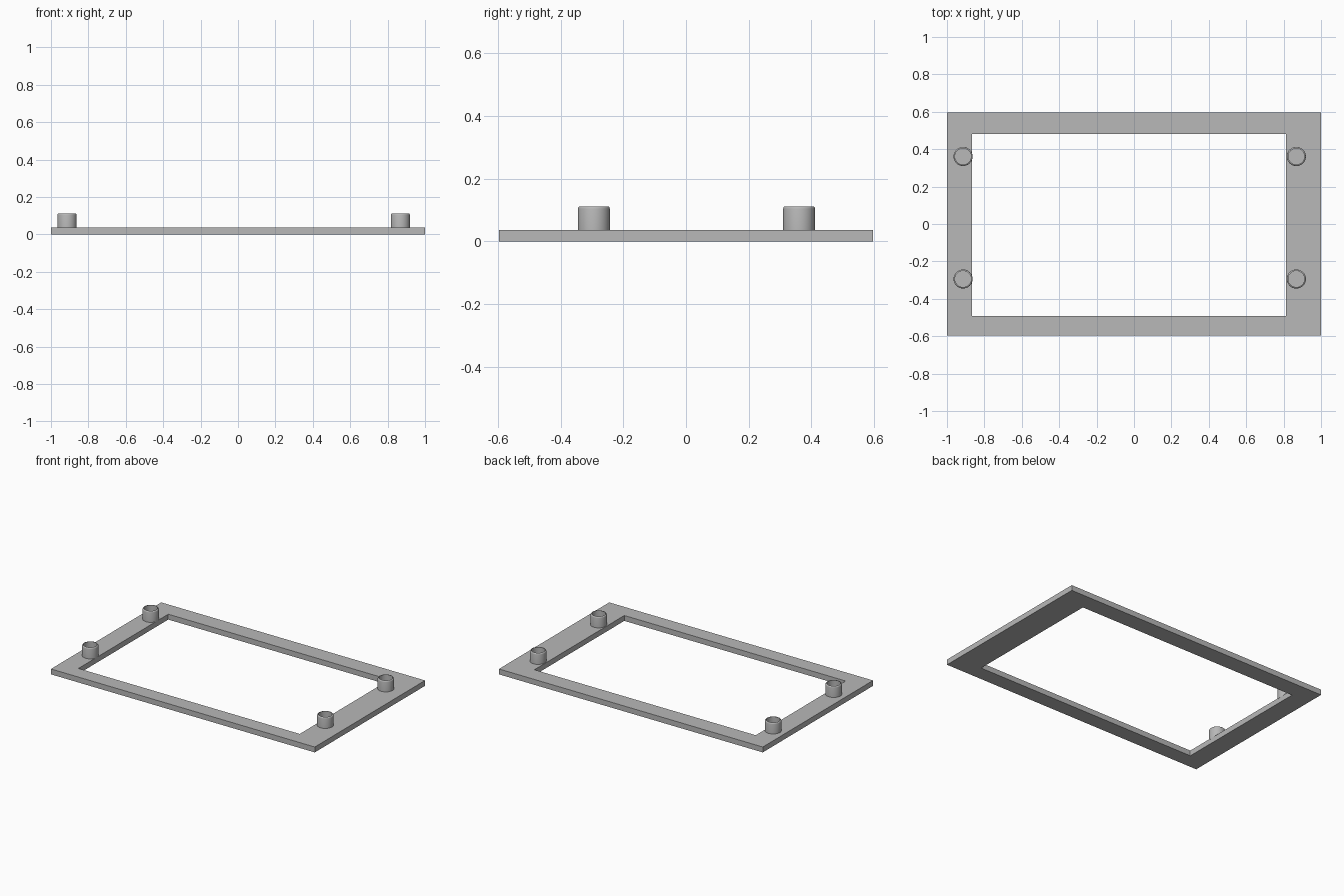
import bpy, bmesh

cube = bpy.data.objects.get("Cube")
if cube:
    bpy.data.objects.remove(cube, do_unlink=True)

grey = bpy.data.materials.new("plain grey")
grey.use_nodes = True
grey.diffuse_color = (0.48, 0.48, 0.48, 1)
grey.node_tree.nodes["Principled BSDF"].inputs["Base Color"].default_value = grey.diffuse_color

PLATE_TOP = 0.037


def finish(name, bm):
    bmesh.ops.recalc_face_normals(bm, faces=bm.faces)
    mesh = bpy.data.meshes.new(name)
    bm.to_mesh(mesh)
    bm.free()
    mesh.materials.append(grey)
    obj = bpy.data.objects.new(name, mesh)
    bpy.context.collection.objects.link(obj)
    return obj


def rectangle(bm, x0, x1, y0, y1, z):
    return [bm.verts.new((x, y, z)) for x, y in ((x0, y0), (x1, y0), (x1, y1), (x0, y1))]


def bridge(bm, a, b):
    n = len(a)
    for i in range(n):
        j = (i + 1) % n
        bm.faces.new((a[i], a[j], b[j], b[i]))


# Flat frame with an off-centre rectangular opening
bm = bmesh.new()
outer = (-1, 1, -0.597, 0.597)
inner = (-0.865, 0.813, -0.493, 0.48)
loops = [rectangle(bm, *outer, 0), rectangle(bm, *outer, PLATE_TOP),
         rectangle(bm, *inner, PLATE_TOP), rectangle(bm, *inner, 0)]
for i in range(4):
    bridge(bm, loops[i], loops[(i + 1) % 4])
finish("frame_plate", bm)


# Hollow peg: a profile of (radius, height) with a rounded outer rim
def peg(name, x, y):
    profile = [(0.051, PLATE_TOP - 0.005), (0.051, 0.104), (0.05, 0.108),
               (0.0475, 0.111), (0.044, 0.112), (0.043, 0.112), (0.043, PLATE_TOP + 0.001)]
    bm = bmesh.new()
    rings = []
    for radius, z in profile:
        ring = bmesh.ops.create_circle(bm, segments=40, radius=radius)["verts"]
        for v in ring:
            v.co.z = z
        rings.append(ring)
    for a, b in zip(rings, rings[1:]):
        bridge(bm, a, b)
    bm.faces.new(rings[0])
    bm.faces.new(rings[-1])
    obj = finish(name, bm)
    obj.location = (x, y, 0)
    bpy.ops.object.select_all(action="DESELECT")
    obj.select_set(True)
    bpy.context.view_layer.objects.active = obj
    bpy.ops.object.shade_smooth_by_angle(angle=0.7)


for side, x in (("right", -0.914), ("left", 0.868)):
    for end, y in (("front", -0.294), ("back", 0.361)):
        peg(f"{end}_{side}_peg", x, y)
